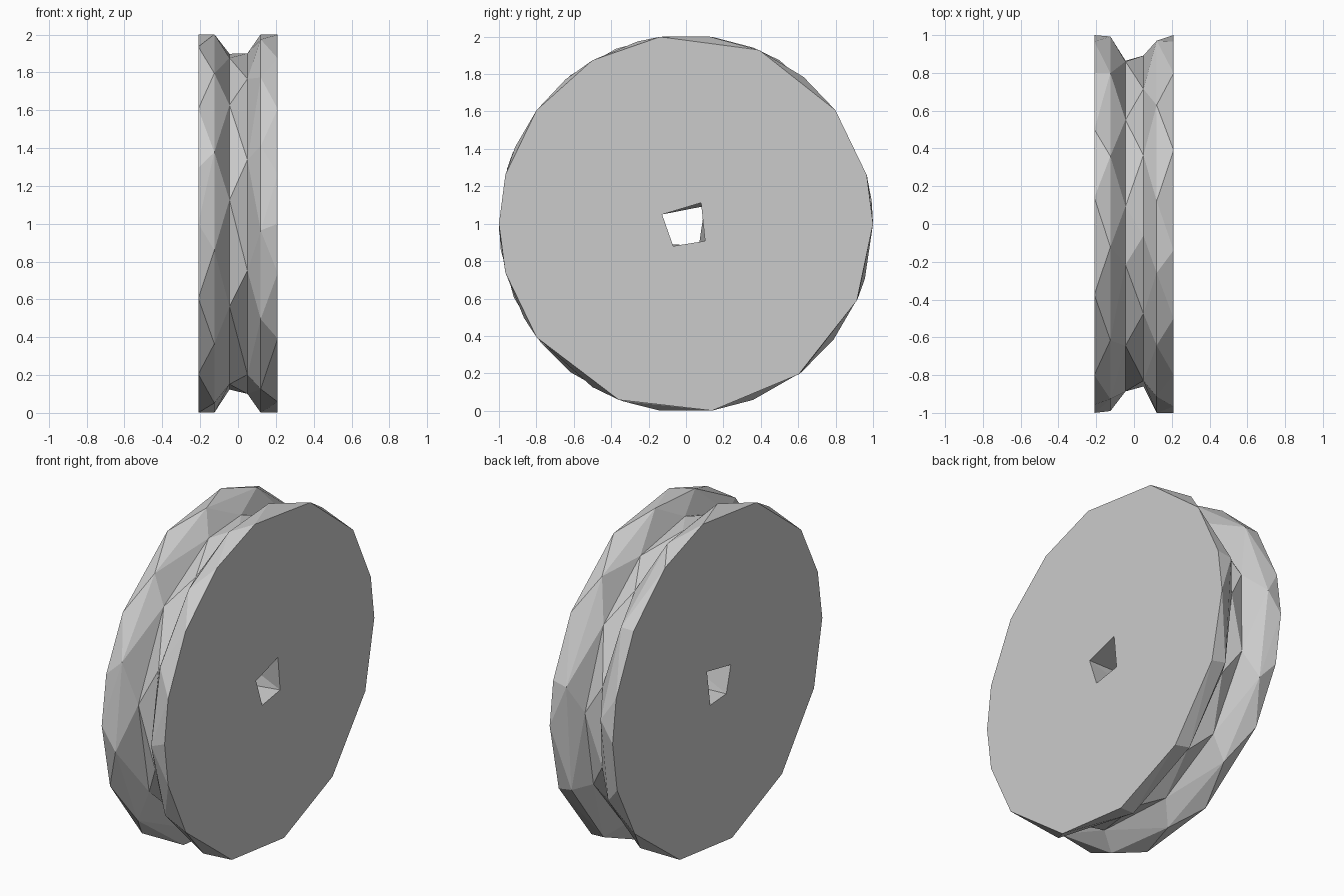
import bpy, bmesh, math

cube = bpy.data.objects.get("Cube")
if cube:
    bpy.data.objects.remove(cube, do_unlink=True)

grey = bpy.data.materials.new("light grey")
grey.use_nodes = True
grey.diffuse_color = (0.6, 0.6, 0.6, 1)
grey.node_tree.nodes["Principled BSDF"].inputs["Base Color"].default_value = grey.diffuse_color

# Irregular corner angles of each ring, in degrees around the axle
HOLE_L = (54, 159, 240, 318)
RIM_L = (0, 15, 37, 67, 98, 120, 143, 165, 180, 195, 217, 249, 278, 307, 336)
LIP_L = (14, 51, 83, 105, 130, 156, 182, 210, 240, 278, 308, 337)
FLOOR_L = (5, 37, 66, 94, 122, 158, 196, 242, 275, 305, 335)
FLOOR_R = (16, 52, 84, 104, 136, 172, 209, 250, 284, 314, 345)
LIP_R = (7, 37, 69, 97, 128, 158, 188, 219, 250, 278, 308, 337)
RIM_R = (0, 15, 37, 60, 82, 112, 143, 163, 180, 203, 232, 262, 291, 322, 343)
HOLE_R = (43, 159, 232, 300)

bm = bmesh.new()


def ring(x, radius, angles):
    """Ring of corners around the axle."""
    verts = []
    for a in angles:
        t = math.radians(a)
        verts.append(bm.verts.new((x, radius * math.cos(t), 1 + 1.009 * radius * math.sin(t))))
    return verts, angles


def zip_rings(first, second):
    """Join two rings of different counts with triangles, in angle order."""
    (va, aa), (vb, ab) = first, second
    na, nb = len(va), len(vb)

    def mid(angles, i):
        n = len(angles)
        here = angles[i % n] + 360 * (i // n)
        there = angles[(i + 1) % n] + 360 * ((i + 1) // n)
        return (here + there) / 2

    i = j = 0
    while i < na or j < nb:
        step_a = j >= nb or (i < na and mid(aa, i) <= mid(ab, j))
        a, b = va[i % na], vb[j % nb]
        if step_a:
            i += 1
            bm.faces.new((a, va[i % na], b))
        else:
            j += 1
            bm.faces.new((a, vb[j % nb], b))


# Closed cross-section: axle hole, side, rim, lip, groove floor and back again
rings = [
    ring(0.21, 0.137, HOLE_L),
    ring(0.21, 1.0, RIM_L),
    ring(0.12, 1.0, LIP_L),
    ring(0.05, 0.895, FLOOR_L),
    ring(-0.045, 0.895, FLOOR_R),
    ring(-0.125, 1.0, LIP_R),
    ring(-0.21, 1.0, RIM_R),
    ring(-0.21, 0.137, HOLE_R),
]
for k, r in enumerate(rings):
    zip_rings(r, rings[(k + 1) % len(rings)])

bmesh.ops.recalc_face_normals(bm, faces=bm.faces[:])
mesh = bpy.data.meshes.new("grooved_wheel")
bm.to_mesh(mesh)
bm.free()
mesh.materials.append(grey)
wheel = bpy.data.objects.new("grooved_wheel", mesh)
bpy.context.collection.objects.link(wheel)
